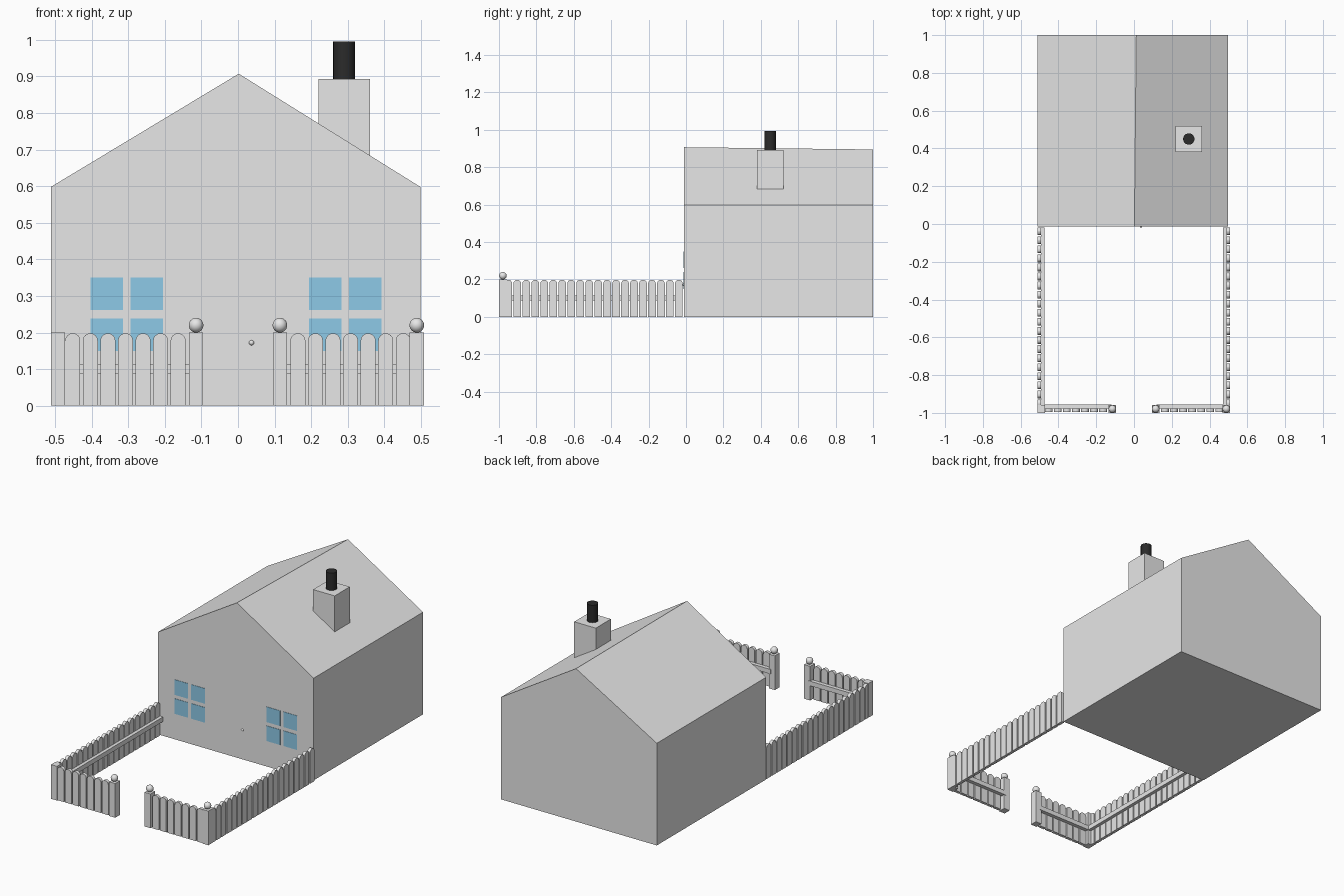
import bpy, bmesh, math
from mathutils import Matrix, Vector

if "Cube" in bpy.data.objects:
    bpy.data.objects.remove(bpy.data.objects["Cube"], do_unlink=True)


def material(name, rgb):
    m = bpy.data.materials.new(name)
    m.use_nodes = True
    m.diffuse_color = (*rgb, 1)
    m.node_tree.nodes["Principled BSDF"].inputs["Base Color"].default_value = (*rgb, 1)
    return m


GREY = material("light grey", (0.8, 0.8, 0.8))
BLUE = material("window blue", (0.27, 0.59, 0.8))
BLACK = material("soot black", (0.024, 0.024, 0.024))


def finish(name, bm, mat, smooth=False):
    bmesh.ops.recalc_face_normals(bm, faces=bm.faces)
    me = bpy.data.meshes.new(name)
    bm.to_mesh(me)
    bm.free()
    me.materials.append(mat)
    ob = bpy.data.objects.new(name, me)
    bpy.context.collection.objects.link(ob)
    if smooth:
        bpy.ops.object.select_all(action='DESELECT')
        ob.select_set(True)
        bpy.context.view_layer.objects.active = ob
        bpy.ops.object.shade_smooth_by_angle(angle=math.radians(40))
    return ob


def add_box(bm, lo, hi):
    lo, hi = Vector(lo), Vector(hi)
    mat = Matrix.Translation((lo + hi) / 2) @ Matrix.Diagonal((*(hi - lo), 1))
    bmesh.ops.create_cube(bm, size=1, matrix=mat)


def box(name, lo, hi, mat=GREY):
    bm = bmesh.new()
    add_box(bm, lo, hi)
    return finish(name, bm, mat)


def ball(name, centre, radius):
    bm = bmesh.new()
    bmesh.ops.create_uvsphere(bm, u_segments=24, v_segments=12, radius=radius,
                              matrix=Matrix.Translation(centre))
    return finish(name, bm, GREY, True)


# House: gabled block whose ridge drifts slightly towards the back
FRONT = -0.012
bm = bmesh.new()
ends = []
for y, ridge_x, ridge_z in ((FRONT, 0.002, 0.907), (1.0, 0.012, 0.895)):
    outline = ((-0.511, 0), (0.498, 0), (0.498, 0.598), (ridge_x, ridge_z), (-0.511, 0.598))
    ends.append([bm.verts.new((x, y, z)) for x, z in outline])
for end in ends:
    bm.faces.new(end)
for i in range(5):
    j = (i + 1) % 5
    bm.faces.new((ends[0][i], ends[0][j], ends[1][j], ends[1][i]))
finish("house", bm, GREY)

# Chimney and its pot
box("chimney_stack", (0.22, 0.38, 0.67), (0.36, 0.52, 0.893))
bm = bmesh.new()
bmesh.ops.create_cone(bm, cap_ends=True, segments=24, radius1=0.03, radius2=0.03, depth=0.103,
                      matrix=Matrix.Translation((0.29, 0.45, 0.9435)))
finish("chimney_pot", bm, BLACK, True)

# Windows: four panes each, the wall showing through as glazing bars
for side, cx in (("right", -0.304), ("left", 0.293)):
    bm = bmesh.new()
    for sx in (-1, 1):
        for sz in (-1, 1):
            xs = sorted((cx + sx * 0.0105, cx + sx * 0.0985))
            zs = sorted((0.25 + sz * 0.011, 0.25 + sz * 0.1))
            add_box(bm, (xs[0], FRONT - 0.002, zs[0]), (xs[1], FRONT + 0.002, zs[1]))
    finish(side + "_window_panes", bm, BLUE)

# Door knob
ball("door_knob", (0.037, FRONT, 0.172), 0.007)

# Fence: round-topped pickets, with one rail behind each run
PITCH, HALF, TOP, ARCH = 0.048, 0.0205, 0.198, 0.02
RAIL_LOW, RAIL_HIGH = 0.087, 0.114
profile = [(-HALF, 0), (HALF, 0)]
for k in range(9):
    a = math.pi * k / 8
    profile.append((HALF * math.cos(a), TOP - ARCH + ARCH * math.sin(a)))


def picket_row(name, centres, near, far, along_y):
    bm = bmesh.new()
    for c in centres:
        pts = [(near, c + u, z) if along_y else (c + u, near, z) for u, z in profile]
        face = bm.faces.new([bm.verts.new(p) for p in pts])
        ext = bmesh.ops.extrude_face_region(bm, geom=[face], use_keep_orig=True)
        shift = (far - near, 0, 0) if along_y else (0, far - near, 0)
        moved = [g for g in ext["geom"] if isinstance(g, bmesh.types.BMVert)]
        bmesh.ops.translate(bm, verts=moved, vec=shift)
    finish(name, bm, GREY)


for side, s in (("right", -1), ("left", 1)):
    # Front run
    picket_row(side + "_front_pickets", [s * (0.1635 + PITCH * k) for k in range(7)],
               -0.995, -0.977, False)
    xs = sorted((s * 0.12, s * 0.48))
    box(side + "_front_rail", (xs[0], -0.977, RAIL_LOW), (xs[1], -0.955, RAIL_HIGH))
    # Side run
    off = -0.003 if s < 0 else 0
    picket_row(side + "_side_pickets", [-0.95 + PITCH * k for k in range(20)],
               s * 0.507 + off, s * 0.489 + off, True)
    xs = sorted((s * 0.489 + off, s * 0.470 + off))
    box(side + "_side_rail", (xs[0], -0.97, RAIL_LOW), (xs[1], -0.018, RAIL_HIGH))
    # Posts; the right corner post has no ball
    for label, cx in (("gate", s * 0.1145), ("corner", s * 0.4885 + off)):
        box(side + "_" + label + "_post", (cx - 0.0195, -1.0, 0), (cx + 0.0195, -0.957, 0.2))
        if label == "gate" or s > 0:
            ball(side + "_" + label + "_ball", (cx, -0.979, 0.22), 0.02)
